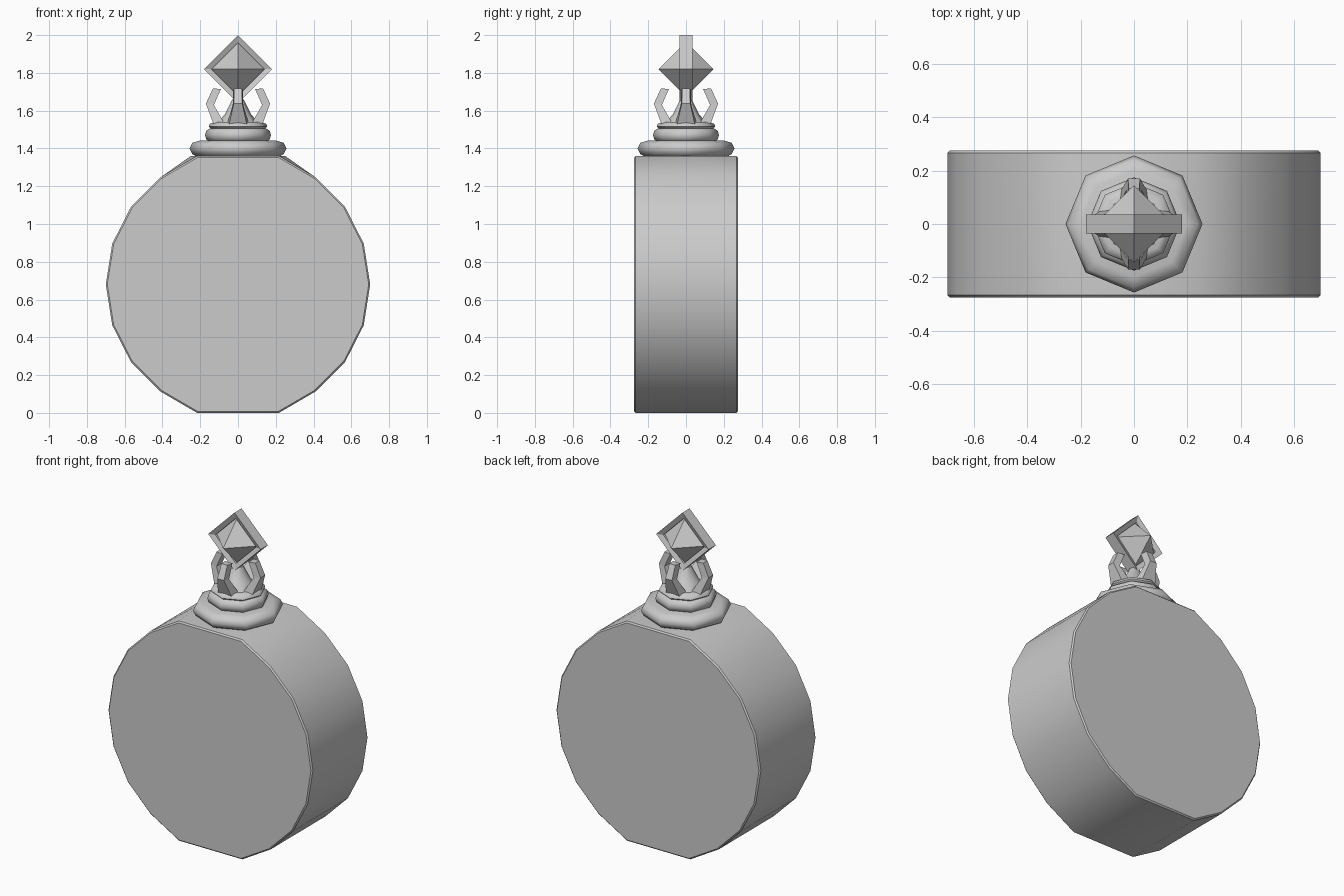
import bpy, bmesh
from math import sin, cos, pi, radians

if "Cube" in bpy.data.objects:
    bpy.data.objects.remove(bpy.data.objects["Cube"])


def finish(name, bm, smooth=None):
    bmesh.ops.recalc_face_normals(bm, faces=bm.faces)
    me = bpy.data.meshes.new(name)
    bm.to_mesh(me)
    bm.free()
    ob = bpy.data.objects.new(name, me)
    bpy.context.collection.objects.link(ob)
    if smooth:
        bpy.ops.object.select_all(action='DESELECT')
        ob.select_set(True)
        bpy.context.view_layer.objects.active = ob
        bpy.ops.object.shade_smooth_by_angle(angle=radians(smooth))
    return ob


def loft(bm, rings, caps=True, closed=False):
    """Bridge equal-length rings of points with quads."""
    vs = [[bm.verts.new(p) for p in r] for r in rings]
    pairs = list(zip(vs, vs[1:])) + ([(vs[-1], vs[0])] if closed else [])
    n = len(vs[0])
    for a, b in pairs:
        for i in range(n):
            j = (i + 1) % n
            bm.faces.new((a[i], a[j], b[j], b[i]))
    if caps and not closed:
        bm.faces.new(vs[0])
        bm.faces.new(vs[-1])


def turned(name, profile, sides=8, smooth=50):
    bm = bmesh.new()
    loft(bm, [[(r * cos(2 * pi * i / sides), r * sin(2 * pi * i / sides), z)
               for i in range(sides)] for r, z in profile])
    return finish(name, bm, smooth)


# Bottle body: 20-sided drum with flat foot, its top widened to meet the collar
bm = bmesh.new()
for k in range(20):
    a = 2 * pi * k / 20
    x, z = 0.70 * cos(a), 0.68 + 0.70 * sin(a)
    if abs(sin(a)) > 0.9:
        z = 1.36 if z > 0.68 else 0.0
    if k in (5, 15):
        continue
    for y in (-0.275, 0.275):
        bm.verts.new((x, y, z))
for s in (-1, 1):
    bm.verts.new((s * 0.25, 0, 1.36))
bmesh.ops.convex_hull(bm, input=bm.verts)
bmesh.ops.dissolve_limit(bm, angle_limit=radians(1), verts=bm.verts, edges=bm.edges)
rim = [e for e in bm.edges if len(e.link_faces) == 2 and e.calc_face_angle() > radians(60)]
bmesh.ops.bevel(bm, geom=rim, offset=0.008, segments=1, affect='EDGES')
finish("bottle_body", bm, 35)

# Stacked neck rings
turned("lower_collar", [(0.215, 1.355), (0.242, 1.37), (0.257, 1.40),
                        (0.242, 1.43), (0.20, 1.442)])
turned("upper_collar", [(0.15, 1.435), (0.167, 1.447), (0.175, 1.47),
                        (0.167, 1.495), (0.14, 1.51)])
turned("stopper_base", [(0.14, 1.50), (0.155, 1.515), (0.15, 1.53), (0.125, 1.54)])
turned("stopper_core", [(0.115, 1.53), (0.07, 1.58), (0.03, 1.66)])

# Four bent claws around the core
sections = [(0.07, 1.53, 0.13, 1.53, 0.058), (0.128, 1.63, 0.17, 1.637, 0.028),
            (0.09, 1.715, 0.133, 1.717, 0.025)]
for k, side in enumerate(("right", "back", "left", "front")):
    bm = bmesh.new()
    loft(bm, [[(ri, -w, zi), (ro, -w * 0.8, zo), (ro, w * 0.8, zo), (ri, w, zi)]
              for ri, zi, ro, zo, w in sections])
    c, s = round(cos(k * pi / 2)), round(sin(k * pi / 2))
    for v in bm.verts:
        x, y = v.co.x, v.co.y
        v.co.x, v.co.y = x * c - y * s, x * s + y * c
    finish("claw_" + side, bm)

# Octahedral gem
bm = bmesh.new()
g = 0.146
for p in ((g, 0, 0), (0, g, 0), (0, 0, g)):
    for s in (-1, 1):
        bm.verts.new((s * p[0], s * p[1], 1.82 + s * p[2]))
bmesh.ops.convex_hull(bm, input=bm.verts)
finish("gem", bm)

# Diamond frame around the gem, flared outward
bm = bmesh.new()
loft(bm, [[(r * cos(k * pi / 2), y, 1.82 + r * sin(k * pi / 2))
           for r, y in ((0.18, -0.035), (0.18, 0.035), (0.14, 0.022), (0.14, -0.022))]
          for k in range(4)], closed=True)
finish("gem_frame", bm)
